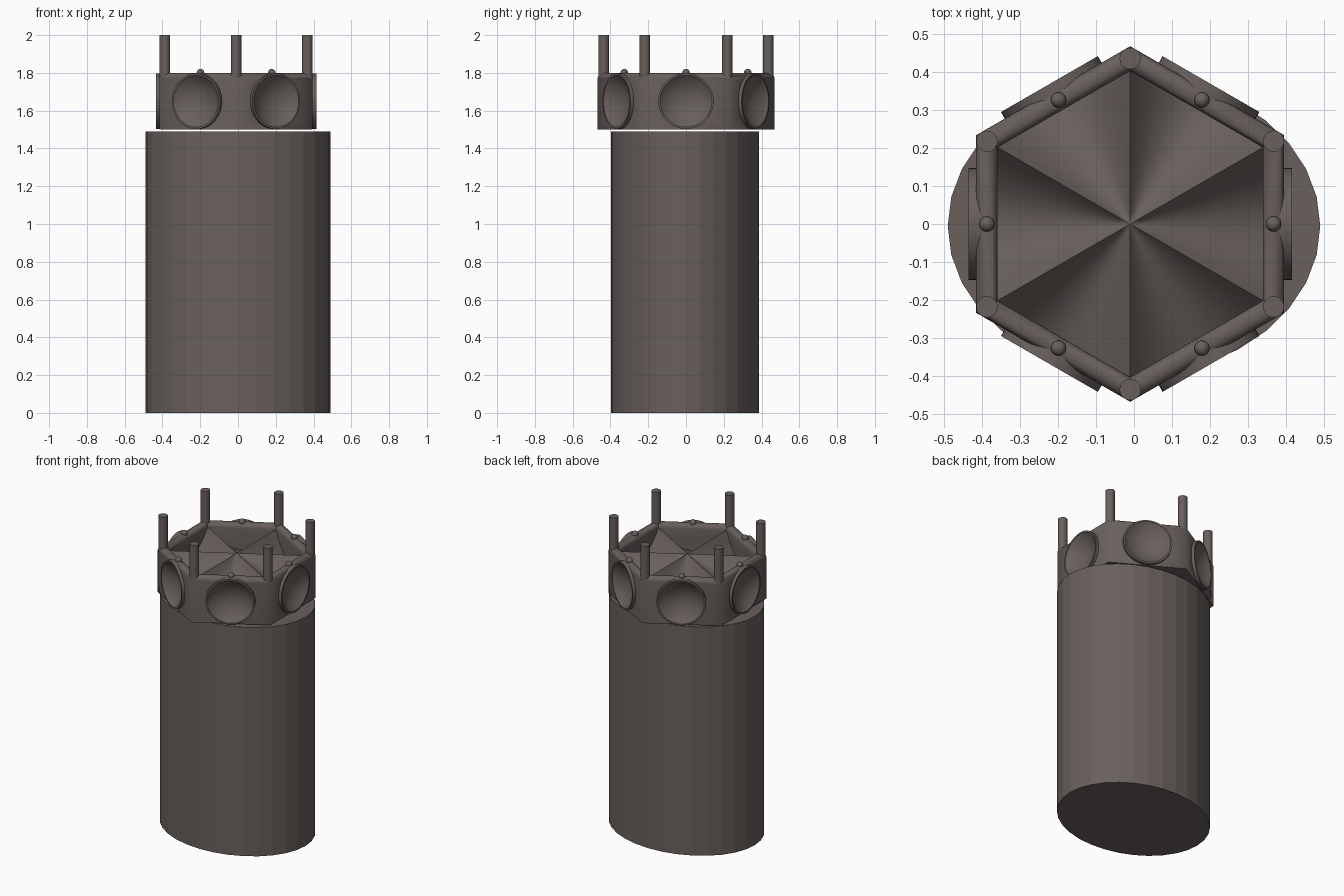
import bpy, bmesh, math
from mathutils import Matrix, Vector

if "Cube" in bpy.data.objects:
    bpy.data.objects.remove(bpy.data.objects["Cube"], do_unlink=True)

COLOUR = (0.14, 0.116, 0.108, 1)
mat = bpy.data.materials.new("warm dark grey")
mat.use_nodes = True
mat.diffuse_color = COLOUR
bsdf = mat.node_tree.nodes["Principled BSDF"]
bsdf.inputs["Base Color"].default_value = COLOUR
bsdf.inputs["Roughness"].default_value = 0.7

CX = -0.01            # crown centre
WALL, TUBE = 0.377, 0.028   # rim centre apothem and rim radius
RIM_Z = 1.772
COS30 = math.cos(math.pi / 6)


def finish(name, bm):
    bmesh.ops.recalc_face_normals(bm, faces=bm.faces)
    mesh = bpy.data.meshes.new(name)
    bm.to_mesh(mesh)
    bm.free()
    mesh.materials.append(mat)
    obj = bpy.data.objects.new(name, mesh)
    bpy.context.collection.objects.link(obj)
    return obj


def smooth(obj, angle):
    """Smooth shading, sharp above the angle but soft over tall upright corners."""
    bm = bmesh.new()
    bm.from_mesh(obj.data)
    for f in bm.faces:
        f.smooth = True
    for e in bm.edges:
        d = e.verts[0].co - e.verts[1].co
        upright = abs(d.z) > 0.15 and d.xy.length < 0.001
        e.smooth = upright or e.calc_face_angle(0) < math.radians(angle)
    bm.to_mesh(obj.data)
    bm.free()


def corner(apothem, z, k):
    a = math.radians(30 + 60 * k)
    r = apothem / COS30
    return Vector((CX + r * math.cos(a), r * math.sin(a), z))


def outward(k, apothem, z):
    """Frame on side k of the crown with its z axis pointing outward."""
    turn = Matrix.Rotation(math.radians(60 * k), 4, "Z")
    return (Matrix.Translation((CX, 0, z)) @ turn
            @ Matrix.Translation((apothem, 0, 0)) @ Matrix.Rotation(math.pi / 2, 4, "Y"))


def cut(obj, cutter):
    mod = obj.modifiers.new("hollow", "BOOLEAN")
    mod.operation, mod.solver, mod.object = "DIFFERENCE", "EXACT", cutter
    dg = bpy.context.evaluated_depsgraph_get()
    mesh = bpy.data.meshes.new_from_object(obj.evaluated_get(dg))
    obj.modifiers.clear()
    obj.data = mesh


# Oval body
bm = bmesh.new()
bmesh.ops.create_cone(bm, cap_ends=True, segments=32, radius1=1, radius2=1, depth=1.49,
                      matrix=Matrix.Translation((0, -0.005, 0.745))
                      @ Matrix.Diagonal((0.49, 0.392, 1, 1)))
finish("body", bm)

# Six-sided crown wall with a rounded rim
bm = bmesh.new()
profile = [(WALL + TUBE, 1.5)]
for i in range(11):
    a = math.pi * i / 10
    profile.append((WALL + TUBE * math.cos(a), RIM_Z + TUBE * math.sin(a)))
rings = [[bm.verts.new(corner(r, z, k)) for k in range(6)] for r, z in profile]
bm.faces.new(rings[0])
for lower, upper in zip(rings, rings[1:]):
    for k in range(6):
        n = (k + 1) % 6
        bm.faces.new((lower[k], lower[n], upper[n], upper[k]))

# Star-shaped floor: six scooped sectors with ridges running to the corners
STEPS, DEPTH = 14, 0.14
centre = Vector((CX, 0, RIM_Z))
for k in range(6):
    a, b = corner(WALL - TUBE, RIM_Z, k), corner(WALL - TUBE, RIM_Z, k + 1)
    rows = []
    for t in (0.08, 0.5, 1):
        row = []
        for i in range(STEPS + 1):
            u = i / STEPS
            p = centre.lerp(a.lerp(b, u), t)
            p.z -= t * DEPTH * 4 * u * (1 - u)
            row.append(bm.verts.new(p))
        rows.append(row)
    mid = bm.verts.new(centre)
    for i in range(STEPS):
        bm.faces.new((mid, rows[0][i], rows[0][i + 1]))
        for near, far in zip(rows, rows[1:]):
            bm.faces.new((near[i], far[i], far[i + 1], near[i + 1]))
    bm.faces.new(rows[-1])
bmesh.ops.remove_doubles(bm, verts=bm.verts, dist=0.0001)
crown = finish("crown", bm)

# Raised round discs on each side
FACE, BOWL, SPHERE = 0.425, 0.055, 0.2
bm = bmesh.new()
for k in range(6):
    bmesh.ops.create_cone(bm, cap_ends=True, segments=48, radius1=0.147, radius2=0.147,
                          depth=0.035, matrix=outward(k, FACE - 0.0175, 1.65))
discs = finish("dish_rims", bm)

# Hollow each disc into a shallow bowl
bm = bmesh.new()
for k in range(6):
    bmesh.ops.create_uvsphere(bm, u_segments=48, v_segments=32, radius=SPHERE,
                              matrix=outward(k, FACE - BOWL + SPHERE, 1.65))
cutter = finish("bowl_cutter", bm)
cutter.hide_render = True
cut(crown, cutter)
cut(discs, cutter)
bpy.data.objects.remove(cutter, do_unlink=True)
smooth(crown, 28)
smooth(discs, 28)

# Corner posts and mid-side beads
for k in range(6):
    bm = bmesh.new()
    p = corner(WALL, 1.885, k)
    bmesh.ops.create_cone(bm, cap_ends=True, segments=24, radius1=0.028, radius2=0.028,
                          depth=0.23, matrix=Matrix.Translation(p))
    smooth(finish(f"post_{k + 1}", bm), 40)
    bm = bmesh.new()
    bmesh.ops.create_uvsphere(bm, u_segments=20, v_segments=12, radius=0.02,
                              matrix=outward(k, WALL, 1.801))
    smooth(finish(f"bead_{k + 1}", bm), 40)
